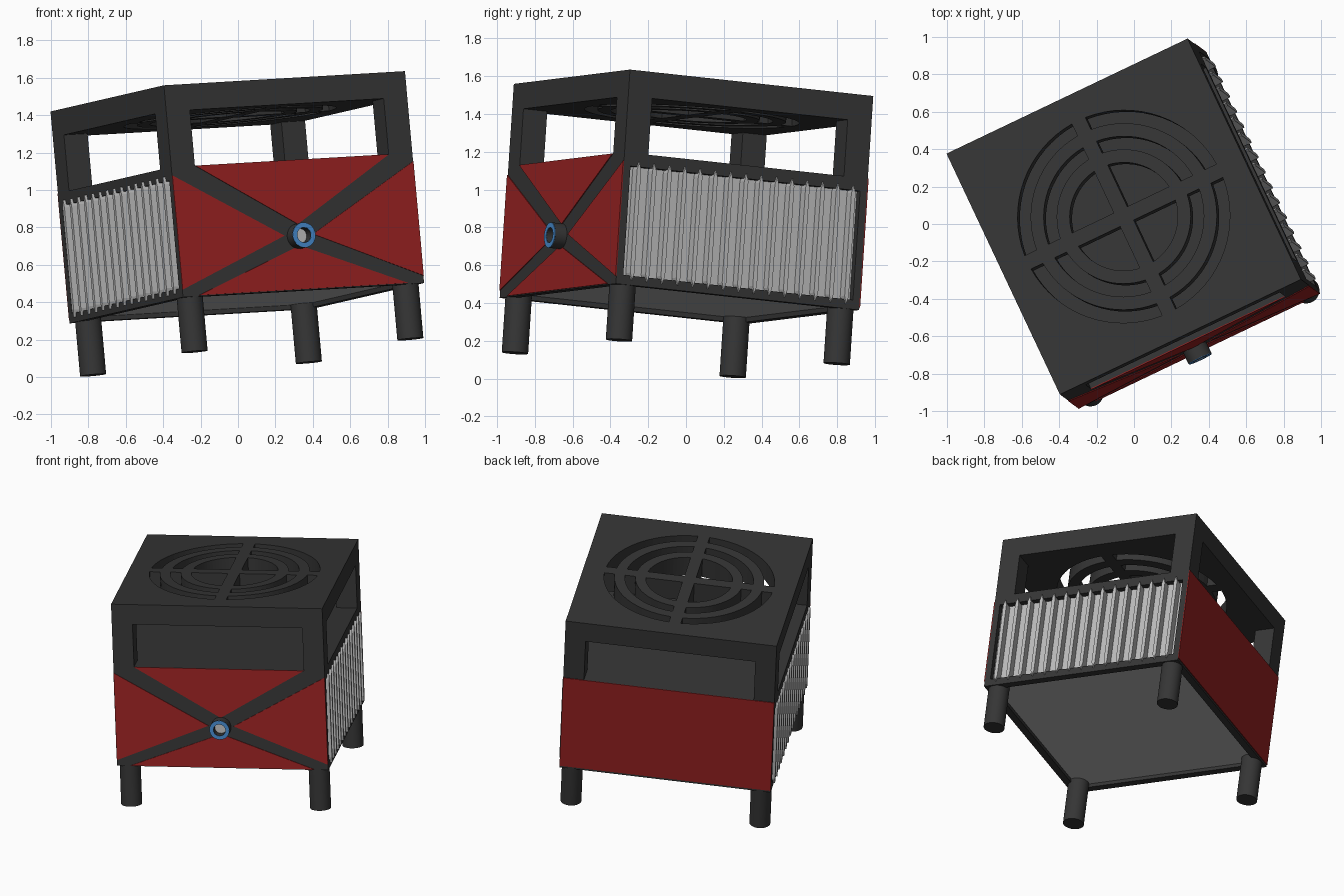
import bpy, bmesh, math
from mathutils import Vector, Matrix

if "Cube" in bpy.data.objects:
    bpy.data.objects.remove(bpy.data.objects["Cube"])

# Tilted local frame: origin at the centre of the top face
U = Vector((0.901, 0.430, 0.053)).normalized()
V = Vector((-0.426, 0.900, -0.098))
V = (V - U * V.dot(U)).normalized()
W = U.cross(V)
FRAME = Matrix((U, V, W)).transposed().to_4x4()
FRAME.translation = Vector((-0.055, 0.04, 1.5275))


def mat(name, rgb):
    m = bpy.data.materials.new(name)
    m.diffuse_color = (*rgb, 1)
    m.use_nodes = True
    m.node_tree.nodes["Principled BSDF"].inputs["Base Color"].default_value = m.diffuse_color
    return m


DARK = mat("charcoal", (0.036, 0.036, 0.036))
RED = mat("red", (0.32, 0.016, 0.016))
GREY = mat("light grey", (0.50, 0.50, 0.50))
BLUE = mat("blue", (0.06, 0.25, 0.60))
H = 0.715       # half width of the body
FLOOR = -0.44   # floor of the open upper bay
BOT = -1.14     # underside of the body


def finish(name, bm, material):
    bmesh.ops.recalc_face_normals(bm, faces=bm.faces[:])
    me = bpy.data.meshes.new(name)
    bm.to_mesh(me)
    bm.free()
    me.materials.append(material)
    ob = bpy.data.objects.new(name, me)
    bpy.context.collection.objects.link(ob)
    ob.matrix_world = FRAME
    return ob


def add_box(bm, a, b, c):
    """Box from ranges along the three local axes."""
    vs = bmesh.ops.create_cube(bm, size=1)["verts"]
    for v in vs:
        v.co = Vector([(r[0] + r[1]) / 2 + k * (r[1] - r[0]) for r, k in zip((a, b, c), v.co)])


def boxes(name, material, items):
    bm = bmesh.new()
    for it in items:
        add_box(bm, *it)
    return finish(name, bm, material)


def add_prism(bm, pts, depth):
    """Extrude a list of 3D points along a vector."""
    f = bm.faces.new([bm.verts.new(p) for p in pts])
    ext = bmesh.ops.extrude_face_region(bm, geom=[f], use_keep_orig=True)["geom"]
    for v in ext:
        if isinstance(v, bmesh.types.BMVert):
            v.co += Vector(depth)


def smooth(ob):
    bpy.ops.object.select_all(action="DESELECT")
    bpy.context.view_layer.objects.active = ob
    ob.select_set(True)
    bpy.ops.object.shade_smooth_by_angle(angle=math.radians(30))


# Top slab with a round fan grille cut through it
top = boxes("top_grille", DARK, [((-H, H), (-H, H), (-0.14, 0))])
bm = bmesh.new()
h, n = 0.04, 16


def quarter_arc(r):
    s = math.asin(h / r)
    return [(r * math.cos(t), r * math.sin(t))
            for t in (s + (math.pi / 2 - 2 * s) * i / n for i in range(n + 1))]


for q in range(4):
    rot = Matrix.Rotation(q * math.pi / 2, 3, "Z")
    for ro, ri in ((0.57, 0.50), (0.43, 0.36), (0.29, None)):
        loop = quarter_arc(ro) + (quarter_arc(ri)[::-1] if ri else [(h, h)])
        add_prism(bm, [rot @ Vector((x, y, -0.3)) for x, y in loop], (0, 0, 0.5))
cutter = finish("grille_cutter", bm, DARK)
cutter.hide_render = True
mod = top.modifiers.new("slots", "BOOLEAN")
mod.operation = "DIFFERENCE"
mod.solver = "EXACT"
mod.object = cutter
bpy.context.view_layer.objects.active = top
bpy.ops.object.modifier_apply(modifier=mod.name)
bpy.data.objects.remove(cutter)

# Four corner posts around the open bay
P = 0.575
boxes("corner_posts", DARK, [(sorted((sx * P, sx * H)), sorted((sy * P, sy * H)), (FLOOR, -0.14))
                             for sx in (-1, 1) for sy in (-1, 1)])

# Lower body core, side frames and bottom rim
boxes("body_core", DARK, [((-0.665, 0.665), (-H, H), (-1.105, FLOOR))])
parts = []
for s in (-1, 1):
    a = sorted((s * 0.665, s * H))
    parts += [(a, (-H, H), (-0.51, FLOOR)), (a, (-H, H), (BOT, -1.09)),
              (a, (-H, -0.675), (-1.09, -0.51)), (a, (0.675, H), (-1.09, -0.51)),
              ((-0.665, 0.665), sorted((s * 0.665, s * H)), (BOT, -1.105))]
boxes("side_frames", DARK, parts)

# Underside plate
boxes("bottom_plate", GREY, [((-0.665, 0.665), (-0.665, 0.665), (-1.115, -1.105))])

# Side vents: recessed panel with pointed upright fins
for s, side in ((-1, "left"), (1, "right")):
    bm = bmesh.new()
    add_box(bm, sorted((s * 0.66, s * 0.675)), (-0.675, 0.675), (-1.09, -0.51))
    for i in range(15):
        b = (i - 7) * 0.09
        t = 0.012
        prof = [(0, -0.485), (t, -0.525), (t, -1.075), (0, -1.115), (-t, -1.075), (-t, -0.525)]
        add_prism(bm, [(s * 0.67, b + y, c) for y, c in prof], (s * 0.06, 0, 0))
    finish(side + "_vent", bm, GREY)

# Front red plates, leaving a dark X between them
bm = bmesh.new()
tris = [[(-P, FLOOR), (P, FLOOR), (0, -0.785)],
        [(-0.62, -1.135), (0.62, -1.135), (0, -0.90)]]
for s in (-1, 1):
    tris.append([(s * H, -0.485), (s * H, -1.10), (s * 0.085, -0.843)])
for tri in tris:
    add_prism(bm, [(a, -H + 0.001, c) for a, c in tri], (0, -0.006, 0))
finish("front_red_panels", bm, RED)

# Rear red panel
boxes("rear_red_panel", RED, [((-H, H), (H - 0.001, H + 0.005), (-1.125, FLOOR))])

# Front hub: dark tube, blue rim, grey centre
HC = -0.85


def ring(name, material, ro, ri, y0, y1, seg=32):
    bm = bmesh.new()
    rows = []
    for i in range(seg):
        t = 2 * math.pi * i / seg
        rows.append([bm.verts.new((r * math.cos(t), y, HC + r * math.sin(t)))
                     for r, y in ((ro, y0), (ro, y1), (ri, y1), (ri, y0))])
    for i in range(seg):
        p, q = rows[i], rows[(i + 1) % seg]
        for k in range(4):
            j = (k + 1) % 4
            bm.faces.new((p[k], p[j], q[j], q[k]))
    smooth(finish(name, bm, material))


ring("hub_tube", DARK, 0.068, 0.04, -H, -0.782)
ring("hub_blue_rim", BLUE, 0.067, 0.041, -0.781, -0.785)
bm = bmesh.new()
add_prism(bm, [(0.041 * math.cos(t), -H, HC + 0.041 * math.sin(t))
               for t in (2 * math.pi * i / 32 for i in range(32))], (0, -0.015, 0))
finish("hub_centre", bm, GREY)

# Four round legs
for sx, lr in ((-1, "left"), (1, "right")):
    for sy, fb in ((-1, "front"), (1, "back")):
        bm = bmesh.new()
        bmesh.ops.create_cone(bm, cap_ends=True, segments=32, radius1=0.07, radius2=0.07, depth=0.32,
                              matrix=Matrix.Translation((sx * 0.64, sy * 0.64, -1.27)))
        smooth(finish(fb + "_" + lr + "_leg", bm, DARK))
